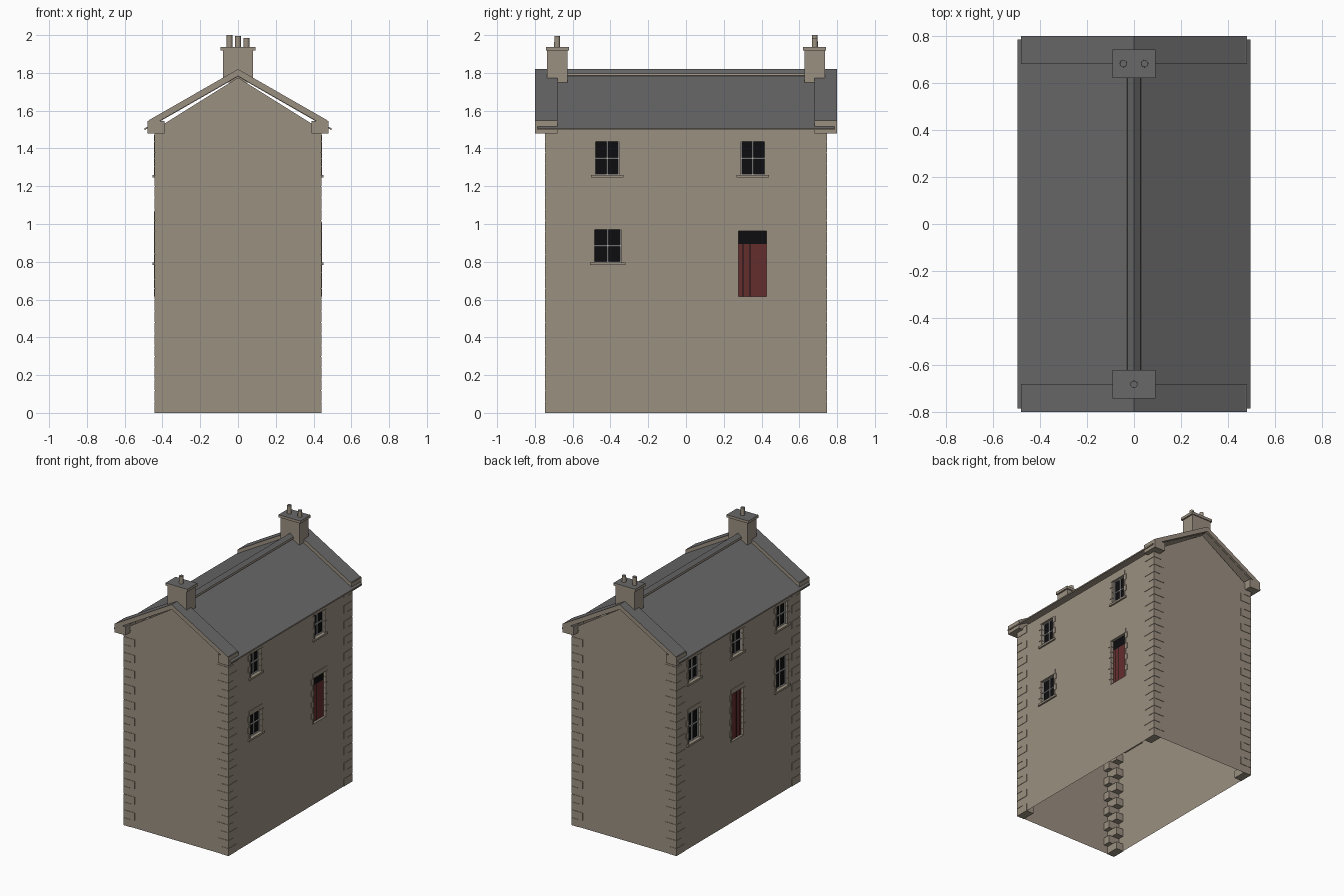
import bpy, bmesh
from mathutils import Vector

if "Cube" in bpy.data.objects:
    bpy.data.objects.remove(bpy.data.objects["Cube"])


def material(name, r, g, b):
    m = bpy.data.materials.new(name)
    m.use_nodes = True
    m.diffuse_color = (r, g, b, 1)
    m.node_tree.nodes["Principled BSDF"].inputs["Base Color"].default_value = (r, g, b, 1)
    return m


STONE = material("sandstone", 0.33, 0.28, 0.22)
SLATE = material("slate_grey", 0.14, 0.14, 0.14)
RED = material("door_red", 0.13, 0.027, 0.027)
GLASS = material("dark_glass", 0.004, 0.004, 0.005)
FRAME = material("frame_grey", 0.42, 0.42, 0.41)

HX, HY, EAVES = 0.44, 0.743, 1.5   # half width, half length, wall height
PITCH = 0.573


def finish(name, bm, *mats, slate_tops=False):
    bmesh.ops.recalc_face_normals(bm, faces=bm.faces)
    if slate_tops:
        for f in bm.faces:
            f.material_index = 1 if f.normal.z > 0.3 else 0
    me = bpy.data.meshes.new(name)
    bm.to_mesh(me)
    bm.free()
    for m in mats:
        me.materials.append(m)
    ob = bpy.data.objects.new(name, me)
    bpy.context.collection.objects.link(ob)
    return ob


def add_box(bm, x, y, z):
    """Add a box from three (low, high) ranges."""
    lo, hi = Vector((min(x), min(y), min(z))), Vector((max(x), max(y), max(z)))
    vs = bmesh.ops.create_cube(bm, size=1)["verts"]
    for v in vs:
        v.co = (lo + hi) / 2 + v.co * (hi - lo)


def boxes(name, items, *mats, **kw):
    bm = bmesh.new()
    for b in items:
        add_box(bm, *b)
    return finish(name, bm, *mats, **kw)


def extrude_y(bm, profile, y0, y1):
    """Add a prism with an x-z outline, running along y."""
    f = bm.faces.new([bm.verts.new((x, y0, z)) for x, z in profile])
    new = bmesh.ops.extrude_face_region(bm, geom=[f])["geom"]
    for v in new:
        if isinstance(v, bmesh.types.BMVert):
            v.co.y = y1


def chevron(half, top, thick):
    drop = half * PITCH
    return [(-half, top - drop), (0, top), (half, top - drop),
            (half, top - drop - thick), (0, top - thick), (-half, top - drop - thick)]


# Openings: side, centre y, width, bottom z, top z, kind
openings = [
    (1, -0.418, 0.124, 1.26, 1.437, "window"),
    (1, 0.354, 0.124, 1.26, 1.437, "window"),
    (1, -0.415, 0.14, 0.797, 0.972, "window"),
    (1, 0.353, 0.148, 0.615, 0.963, "fanlight_door"),
    (-1, 0.53, 0.13, 1.26, 1.437, "window"),
    (-1, 0.01, 0.13, 1.26, 1.437, "window"),
    (-1, -0.525, 0.13, 1.26, 1.437, "window"),
    (-1, 0.53, 0.14, 0.797, 1.03, "window"),
    (-1, -0.525, 0.14, 0.797, 1.03, "window"),
    (-1, 0.01, 0.14, 0.615, 0.98, "door"),
]

# Walls: open shell, long sides gridded round the openings
bm = bmesh.new()
for side in (-1, 1):
    holes = [(c - w / 2, c + w / 2, a, b) for s, c, w, a, b, k in openings if s == side]
    ys = sorted({-HY, HY} | {v for h in holes for v in h[:2]})
    zs = sorted({0, EAVES} | {v for h in holes for v in h[2:]})
    for y0, y1 in zip(ys, ys[1:]):
        for z0, z1 in zip(zs, zs[1:]):
            ym, zm = (y0 + y1) / 2, (z0 + z1) / 2
            if any(h[0] < ym < h[1] and h[2] < zm < h[3] for h in holes):
                continue
            bm.faces.new([bm.verts.new((side * HX, y, z))
                          for y, z in ((y0, z0), (y1, z0), (y1, z1), (y0, z1))])
    # Gable end
    outline = [(-HX, 0), (HX, 0), (HX, EAVES), (0, 1.775), (-HX, EAVES)]
    bm.faces.new([bm.verts.new((x, side * HY, z)) for x, z in outline])
bmesh.ops.remove_doubles(bm, verts=bm.verts, dist=0.0001)
finish("walls", bm, STONE)

# Corner quoins, alternating long and short
N = 25
step = EAVES / N
quoins = []
for sx in (-1, 1):
    for sy in (-1, 1):
        for i in range(N):
            lx, ly = (0.09, 0.055) if i % 2 else (0.06, 0.1)
            quoins.append(((sx * (HX + 0.003), sx * (HX - lx)),
                           (sy * (HY + 0.003), sy * (HY - ly)),
                           (i * step, (i + 1) * step - 0.003)))
boxes("corner_quoins", quoins, STONE)


# Windows and doors with stone surrounds
def opening(i, side, c, w, z0, z1, kind):
    def deep(out, inn):
        return (side * (HX + out), side * (HX - inn))

    y0, y1 = c - w / 2, c + w / 2
    stones = [(deep(0.004, 0.03), (y0 - 0.012, y1 + 0.012), (z1, z1 + 0.035))]
    n = round((z1 - z0) / 0.045)
    h = (z1 - z0) / n
    for k in range(n):
        reach = 0.026 if k % 2 else 0.01
        z = (z0 + k * h, z0 + (k + 1) * h - 0.002)
        stones.append((deep(0.004, 0.03), (y0 - reach, y0), z))
        stones.append((deep(0.004, 0.03), (y1, y1 + reach), z))
    if kind == "window":
        stones.append((deep(0.012, 0.03), (y0 - 0.024, y1 + 0.024), (z0 - 0.015, z0)))
    boxes(f"{kind}_surround_{i}", stones, STONE)

    if kind == "window":
        boxes(f"window_pane_{i}", [(deep(-0.022, 0.027), (y0, y1), (z0, z1))], GLASS)
        t, zm = 0.004, (z0 + z1) / 2
        bar = deep(-0.014, 0.022)
        boxes(f"window_bars_{i}", [
            (bar, (c - t, c + t), (z0, z1)), (bar, (y0, y1), (zm - t, zm + t)),
            (bar, (y0, y0 + t), (z0, z1)), (bar, (y1 - t, y1), (z0, z1)),
            (bar, (y0, y1), (z0, z0 + t)), (bar, (y0, y1), (z1 - t, z1))], FRAME)
    else:
        top = z1 - 0.07 if kind == "fanlight_door" else z1
        boxes(f"door_leaf_{i}", [(deep(-0.018, 0.026), (y0, y1), (z0, top))], RED)
        boxes(f"door_grooves_{i}", [(deep(-0.017, 0.019), (c + f * w - 0.002, c + f * w + 0.002),
                                     (z0, top)) for f in (-0.35, -0.1)], GLASS)
        if top < z1:
            boxes(f"door_fanlight_{i}", [(deep(-0.018, 0.026), (y0, y1), (top, z1))], GLASS)


for i, o in enumerate(openings):
    opening(i, *o)

# Roof sheet
bm = bmesh.new()
extrude_y(bm, chevron(0.495, 1.79, 0.01), -0.785, 0.785)
finish("roof", bm, STONE, SLATE, slate_tops=True)

# Ridge tiles
bm = bmesh.new()
extrude_y(bm, [(-0.03, 1.785), (-0.027, 1.797), (0, 1.82), (0.027, 1.797), (0.03, 1.785),
               (0, 1.782)], -0.68, 0.68)
finish("ridge_tiles", bm, STONE, SLATE, slate_tops=True)

# Gable copings and the kneeler stones at their feet
for side, label in ((-1, "front"), (1, "back")):
    bm = bmesh.new()
    extrude_y(bm, chevron(0.475, 1.82, 0.037), side * 0.8, side * 0.68)
    finish(f"{label}_coping", bm, STONE, SLATE, slate_tops=True)
    boxes(f"{label}_kneelers", [((s * 0.39, s * 0.48), (side * 0.8, side * 0.68), (1.48, 1.545))
                                for s in (-1, 1)], STONE, SLATE, slate_tops=True)

    # Chimney stack and cap
    boxes(f"{label}_chimney", [
        ((-0.08, 0.08), (side * 0.735, side * 0.628), (1.75, 1.918)),
        ((-0.092, 0.092), (side * 0.742, side * 0.62), (1.918, 1.938))],
        STONE, SLATE, slate_tops=True)

    # Chimney pots
    pots = [(0, 1.995)] if side < 0 else [(-0.045, 2.0), (0.045, 1.985)]
    bm = bmesh.new()
    for x, top in pots:
        vs = bmesh.ops.create_cone(bm, cap_ends=True, segments=12, radius1=0.016,
                                   radius2=0.015, depth=top - 1.93)["verts"]
        bmesh.ops.translate(bm, verts=vs, vec=(x, side * 0.682, (top + 1.93) / 2))
    ob = finish(f"{label}_chimney_pots", bm, STONE, SLATE, slate_tops=True)
    bpy.context.view_layer.objects.active = ob
    ob.select_set(True)
    bpy.ops.object.shade_smooth_by_angle()
    ob.select_set(False)
